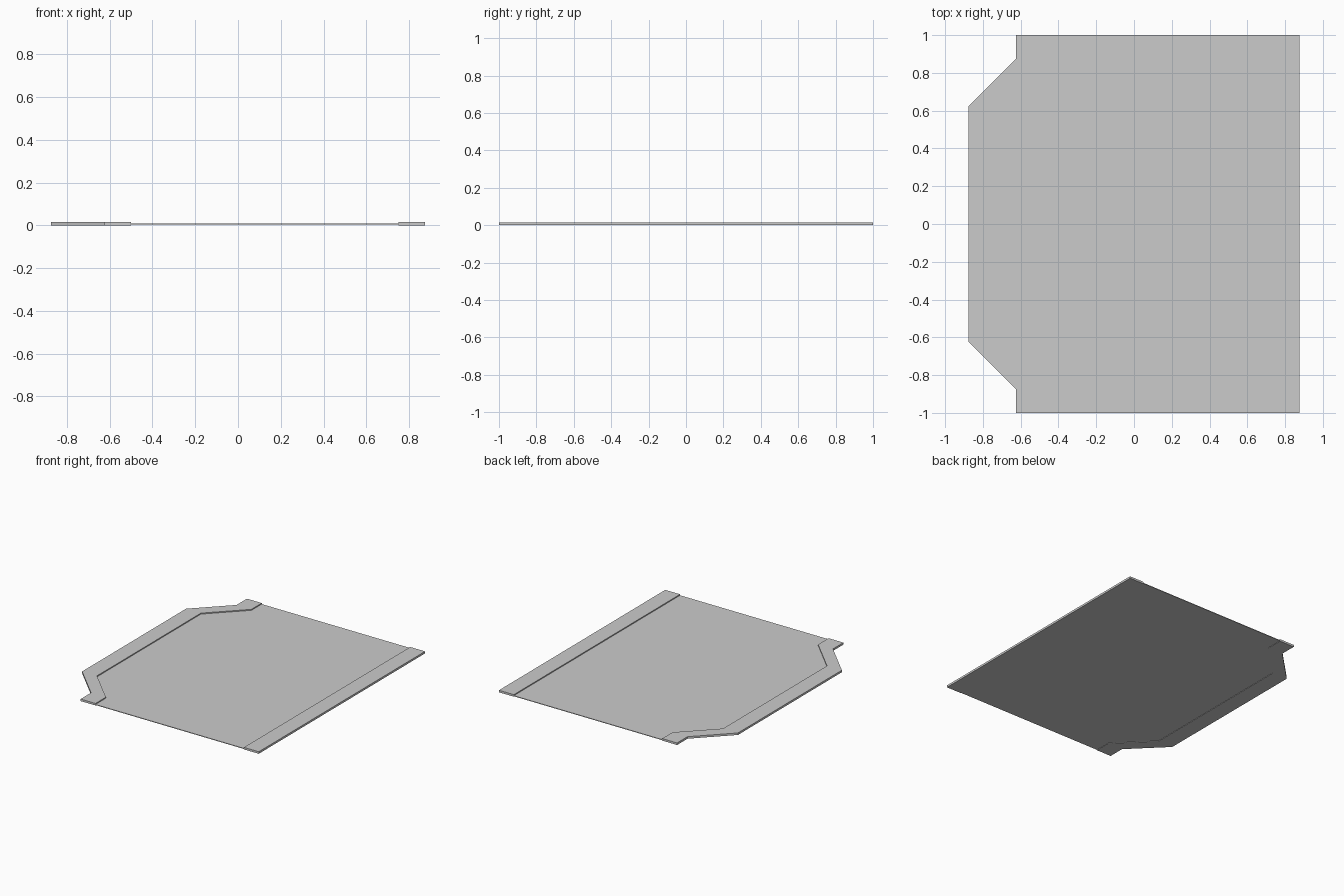
import bpy, bmesh

if "Cube" in bpy.data.objects:
    bpy.data.objects.remove(bpy.data.objects["Cube"])

RIM_W = 0.125
RIM_H = 0.0156
PLATE_Z = (0.003, 0.0078)


def prism(name, outline, z0, z1):
    """Extrude a flat outline between two heights."""
    bm = bmesh.new()
    face = bm.faces.new([bm.verts.new((x, y, z0)) for x, y in outline])
    top = bmesh.ops.extrude_face_region(bm, geom=[face])["geom"]
    verts = [v for v in top if isinstance(v, bmesh.types.BMVert)]
    bmesh.ops.translate(bm, verts=verts, vec=(0, 0, z1 - z0))
    bmesh.ops.recalc_face_normals(bm, faces=bm.faces)
    mesh = bpy.data.meshes.new(name)
    bm.to_mesh(mesh)
    bm.free()
    obj = bpy.data.objects.new(name, mesh)
    bpy.context.collection.objects.link(obj)
    return obj


def shifted(path, dx):
    return [(x + dx, y) for x, y in path]


# Edge paths, running from back to front
half = [(-0.625, 1.0), (-0.625, 0.875), (-0.875, 0.625)]
left_edge = half + [(x, -y) for x, y in reversed(half)]
right_edge = [(0.875, 1.0), (0.875, -1.0)]
left_inner = shifted(left_edge, RIM_W)
right_inner = shifted(right_edge, -RIM_W)

# Raised rims on both sides
prism("left_rim", left_edge + left_inner[::-1], 0, RIM_H)
prism("right_rim", right_edge + right_inner[::-1], 0, RIM_H)

# Thin floor panel set between the rims
prism("floor_panel", left_inner + right_inner[::-1], *PLATE_Z)
